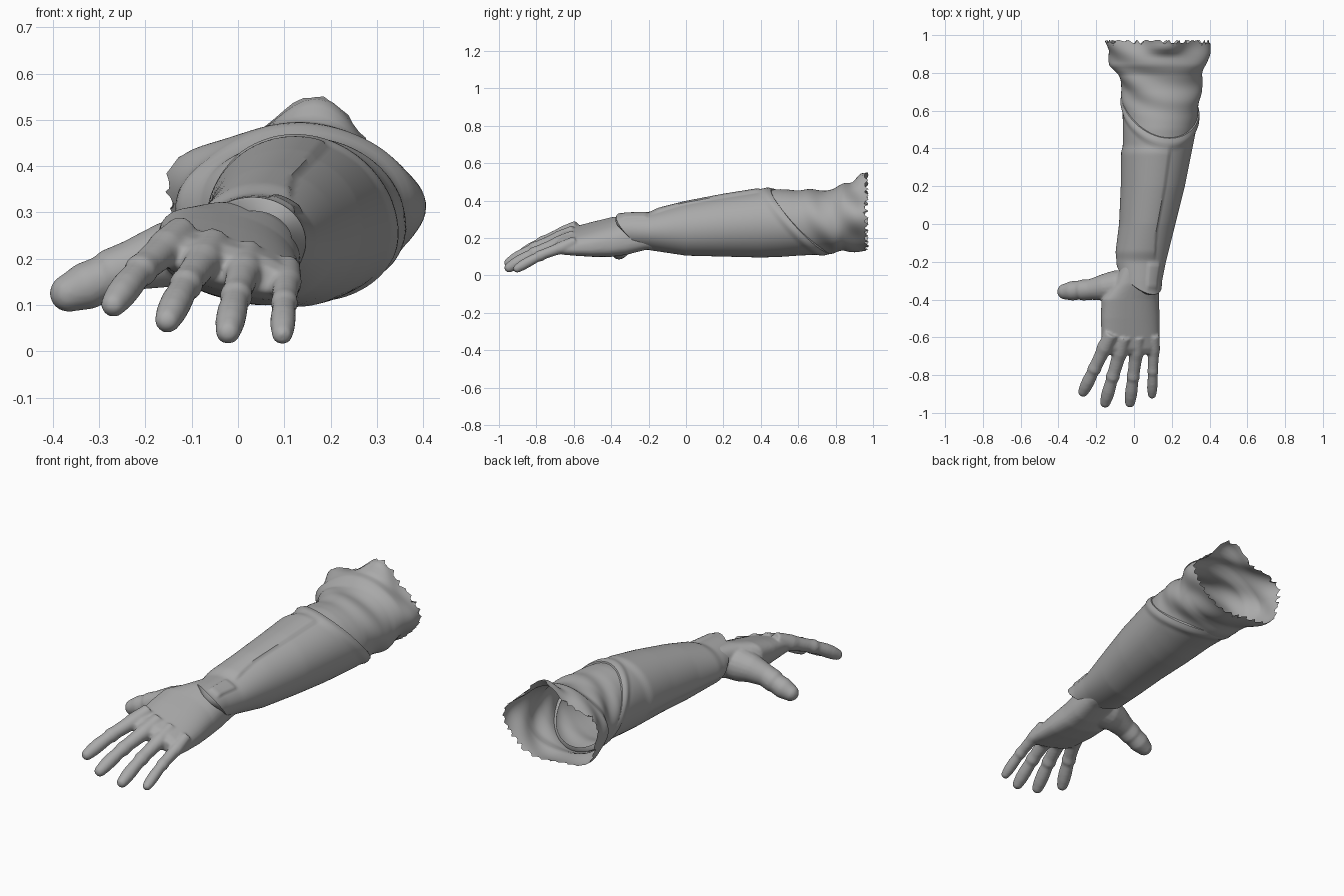
import bpy, bmesh, math, random
from mathutils import Vector

if "Cube" in bpy.data.objects:
    bpy.data.objects.remove(bpy.data.objects["Cube"])

random.seed(4)
grey = bpy.data.materials.new("plain_grey")
grey.diffuse_color = (0.4, 0.4, 0.4, 1)
grey.use_nodes = True
grey.node_tree.nodes["Principled BSDF"].inputs["Base Color"].default_value = grey.diffuse_color

# Arm section along y: (y, x left, x right, z bottom, z top)
ARM = [(-0.5, -0.06, 0.14, 0.15, 0.33), (-0.3, -0.085, 0.155, 0.14, 0.342),
       (-0.2, -0.10, 0.175, 0.13, 0.345), (0.0, -0.075, 0.225, 0.10, 0.395),
       (0.2, -0.066, 0.275, 0.095, 0.433), (0.4, -0.065, 0.315, 0.09, 0.465),
       (0.5, -0.065, 0.335, 0.093, 0.473), (0.6, -0.066, 0.355, 0.10, 0.468),
       (0.7, -0.075, 0.365, 0.105, 0.466), (0.79, -0.085, 0.365, 0.113, 0.466),
       (0.84, -0.125, 0.38, 0.13, 0.485), (0.9, -0.14, 0.39, 0.13, 0.49),
       (1.0, -0.168, 0.40, 0.127, 0.49)]


def section(y):
    y = max(ARM[0][0], min(ARM[-1][0], y))
    for a, b in zip(ARM, ARM[1:]):
        if y <= b[0]:
            t = (y - a[0]) / (b[0] - a[0])
            l, r, lo, hi = (a[k] + (b[k] - a[k]) * t for k in range(1, 5))
            return (l + r) / 2, (lo + hi) / 2, (r - l) / 2, (hi - lo) / 2


def step(e0, e1, v):
    t = max(0, min(1, (v - e0) / (e1 - e0)))
    return t * t * (3 - 2 * t)


def finish(name, bm, angle=40):
    me = bpy.data.meshes.new(name)
    bm.to_mesh(me)
    bm.free()
    ob = bpy.data.objects.new(name, me)
    bpy.context.collection.objects.link(ob)
    me.materials.append(grey)
    bpy.ops.object.select_all(action='DESELECT')
    ob.select_set(True)
    bpy.context.view_layer.objects.active = ob
    bpy.ops.object.shade_smooth_by_angle(angle=math.radians(angle))
    return ob


def skin(bm, rings, cap=False):
    rows = [[bm.verts.new(p) for p in ring] for ring in rings]
    n = len(rows[0])
    for a, b in zip(rows, rows[1:]):
        for j in range(n):
            k = (j + 1) % n
            bm.faces.new((a[j], b[j], b[k], a[k]))
    if cap:
        bm.faces.new(rows[0])
        bm.faces.new(rows[-1][::-1])


def sleeve(name, stations, place, n=96):
    """stations: (position 0..1, outward offset); place gives y and extra offset."""
    rings = []
    for s, off in stations:
        ring = []
        for j in range(n):
            a = 2 * math.pi * j / n
            c, d = math.cos(a), math.sin(a)
            y, extra = place(s, a, c, d)
            cx, cz, rx, rz = section(y)
            o = off + extra
            ring.append((cx + (rx + o) * c, y, cz + (rz + o) * d))
        rings.append(ring)
    bm = bmesh.new()
    skin(bm, rings)
    return finish(name, bm)


# Forearm guard with slanted ends, raised panels and a wrist pad
def guard_place(s, a, c, d):
    front = -0.28 - 0.06 * c - 0.075 * d
    back = 0.62 - 0.05 * c - 0.155 * d
    y = front + (back - front) * s
    deg = math.degrees(a)
    edge = 72 - 25 * step(0.0, 0.4, -y)
    panel = step(edge - 5, edge, deg) * step(205, 190, deg)
    panel *= step(-0.2, -0.14, y) * step(0.42, 0.37, y)
    pad = step(38, 44, deg) * step(76, 70, deg) * step(-0.35, -0.33, y) * step(-0.2, -0.22, y)
    band = 0.008 * step(0.045, 0.0, abs(s - 0.96))
    return y, 0.010 * panel + 0.008 * pad + band - 0.006


guard = [(0, -0.03), (0, -0.006), (0.004, 0)] + [(i / 70, 0) for i in range(1, 70)]
guard += [(0.996, 0), (1, -0.006), (1, -0.025)]
sleeve("forearm_guard", guard, guard_place)

# Elbow sleeve with soft folds, flaring into a torn cuff
tear = [random.uniform(-0.035, 0.0) if j % 3 else 0.0 for j in range(96)]


def cloth_place(s, a, c, d):
    y = 0.36 + 0.60 * s
    flap = math.exp(-((a - 1.42) / 0.3) ** 2)
    y += step(0.85, 1, s) * (0.015 + tear[round(a / (2 * math.pi) * 96) % 96] * step(0.97, 1, s))
    fold = 0.007 * math.sin(34 * (y + 0.07 * c + 0.12 * d)) * step(0.3, 0.5, s)
    rise = 0.055 * flap * step(0.88, 0.94, y)
    sag = 0.012 * math.sin(5 * a + 1) * step(0.82, 0.95, y)
    return y, fold + rise + sag - 0.012 * step(0.8, 0.7, y)


sleeve("elbow_sleeve", [(i / 50, 0) for i in range(51)], cloth_place)

# Hand: palm plus digits, fused into one skin
bm = bmesh.new()
PALM = [(-0.10, 0.04, 0.24, 0.095, 0.085), (-0.22, 0.035, 0.23, 0.10, 0.088),
        (-0.32, 0.012, 0.216, 0.122, 0.098), (-0.40, -0.02, 0.205, 0.152, 0.094),
        (-0.50, -0.02, 0.193, 0.156, 0.080), (-0.60, -0.018, 0.183, 0.153, 0.062),
        (-0.66, -0.018, 0.178, 0.150, 0.050), (-0.69, -0.018, 0.175, 0.135, 0.030)]
rings = []
for y, cx, cz, rx, rz in reversed(PALM):
    ring = []
    for j in range(40):
        a = 2 * math.pi * j / 40
        c, d = math.cos(a), math.sin(a)
        dx = rx * math.copysign(abs(c) ** 0.8, c)
        ring.append((cx + dx, y, cz + rz * math.copysign(abs(d) ** 0.8, d) - 0.25 * dx))
    rings.append(ring)
skin(bm, rings, True)


def digit(path):
    """Round-ended tube through (x, y, z, radius) points."""
    pts = [(Vector(p[:3]), p[3]) for p in path]
    end = (pts[-1][0] - pts[-2][0]).normalized()
    tip, r = pts[-1]
    pts += [(tip + end * r * math.sin(t), r * math.cos(t)) for t in (0.4, 0.8, 1.15, 1.45)]
    rings = []
    for i, (p, r) in enumerate(pts):
        d = (pts[min(i + 1, len(pts) - 1)][0] - pts[max(i - 1, 0)][0]).normalized()
        u = d.cross(Vector((0, 0, 1))).normalized()
        v = u.cross(d)
        rings.append([p + r * (u * math.cos(k * math.pi / 10) - v * math.sin(k * math.pi / 10))
                      for k in range(20)])
    skin(bm, rings[::-1], True)


# Fingers: knuckle, tip centre, thickness
FINGERS = [((-0.155, -0.655, 0.222), (-0.277, -0.905, 0.09), 1.0),
           ((-0.075, -0.68, 0.195), (-0.158, -0.965, 0.055), 1.0),
           ((0.012, -0.68, 0.17), (-0.024, -0.965, 0.03), 0.97),
           ((0.104, -0.665, 0.148), (0.095, -0.92, 0.026), 0.82)]
SHAPE = [(-0.3, 0.034), (0.0, 0.042), (0.12, 0.036), (0.35, 0.033), (0.46, 0.037),
         (0.52, 0.031), (0.7, 0.034), (0.82, 0.033), (0.93, 0.028)]
for base, tip, w in FINGERS:
    b, t = Vector(base), Vector(tip)
    path = []
    for s, r in SHAPE:
        p = b.lerp(t, s)
        p.z += 0.012 * math.sin(math.pi * max(s, 0))
        path.append((*p, r * w))
    digit(path)
# Thumb
digit([(-0.03, -0.33, 0.215, 0.085), (-0.10, -0.33, 0.215, 0.085), (-0.16, -0.335, 0.207, 0.07),
       (-0.23, -0.347, 0.185, 0.055), (-0.275, -0.35, 0.165, 0.056), (-0.29, -0.35, 0.158, 0.05),
       (-0.33, -0.354, 0.14, 0.052), (-0.365, -0.358, 0.126, 0.042)])
bmesh.ops.recalc_face_normals(bm, faces=bm.faces)
hand = finish("hand", bm, 180)
m = hand.modifiers.new("fuse", 'REMESH')
m.mode = 'VOXEL'
m.voxel_size = 0.007
m.use_smooth_shade = True
m = hand.modifiers.new("soften", 'SMOOTH')
m.factor = 0.5
m.iterations = 5
